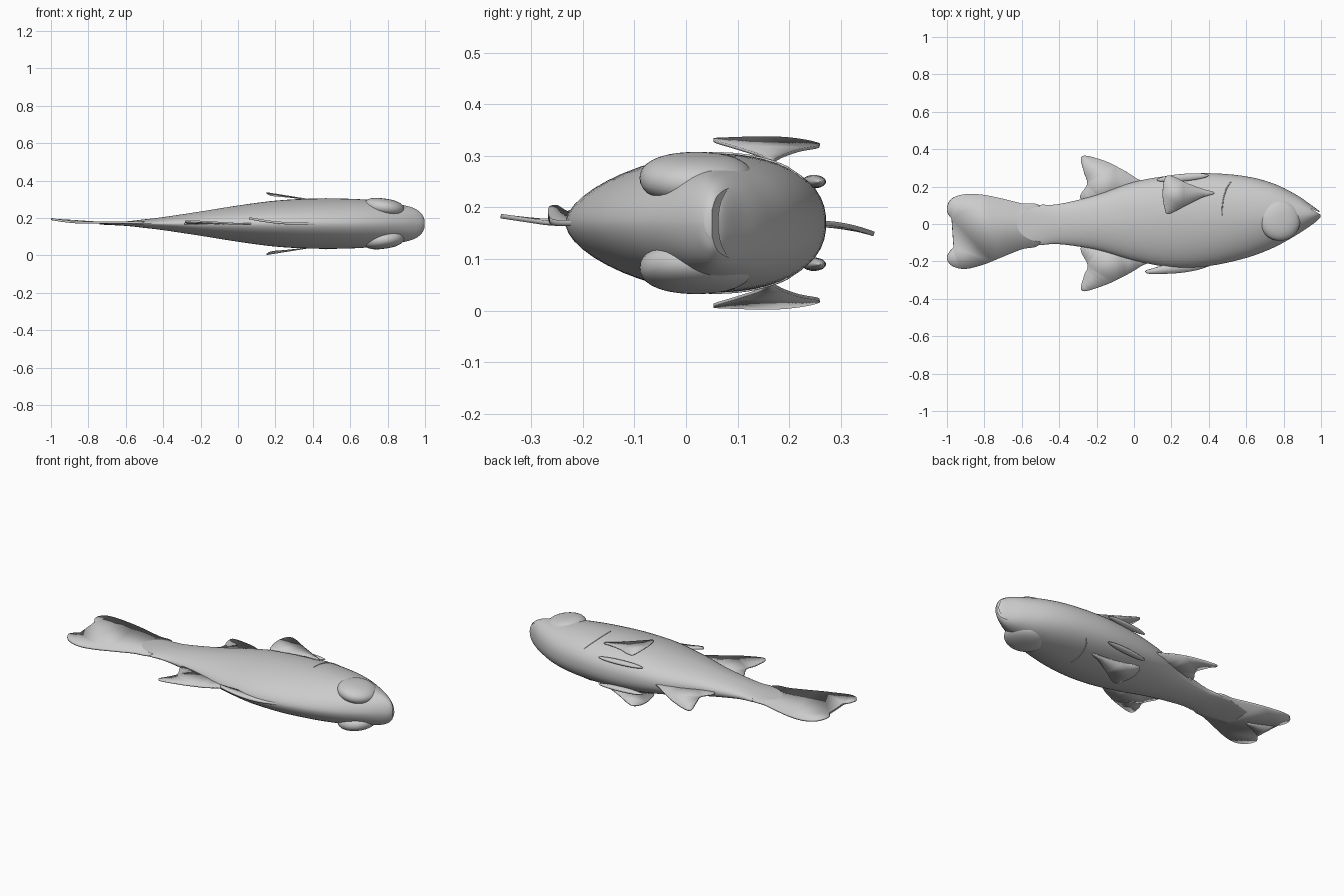
import bpy, bmesh, math
from mathutils import Vector

if "Cube" in bpy.data.objects:
    bpy.data.objects.remove(bpy.data.objects["Cube"])

ZC = 0.17  # height of the fish's mid plane (it lies on its side)


def smooth_path(pts, steps, closed=False):
    """Catmull-Rom through points of any dimension."""
    n, out = len(pts), []
    for i in range(n if closed else n - 1):
        if closed:
            q = [pts[(i + k) % n] for k in (-1, 0, 1, 2)]
        else:
            q = [pts[min(max(i + k, 0), n - 1)] for k in (-1, 0, 1, 2)]
        for s in range(steps):
            t = s / steps
            out.append([0.5 * (2 * b + (c - a) * t + (2 * a - 5 * b + 4 * c - d) * t * t
                               + (3 * b - a - 3 * c + d) * t ** 3) for a, b, c, d in zip(*q)])
    if not closed:
        out.append(list(pts[-1]))
    return out


def make_object(name, bm):
    bmesh.ops.recalc_face_normals(bm, faces=bm.faces)
    me = bpy.data.meshes.new(name)
    bm.to_mesh(me)
    bm.free()
    ob = bpy.data.objects.new(name, me)
    bpy.context.collection.objects.link(ob)
    return ob


def shade(ob, angle=40):
    bpy.ops.object.select_all(action='DESELECT')
    ob.select_set(True)
    bpy.context.view_layer.objects.active = ob
    bpy.ops.object.shade_smooth_by_angle(angle=math.radians(angle))


# Body stations: x, back edge y, belly edge y, widest y, half thickness
STATIONS = [
    (-0.74, -0.09, 0.06, -0.01, 0.005), (-0.60, -0.115, 0.095, -0.01, 0.012),
    (-0.50, -0.113, 0.103, 0.0, 0.023), (-0.40, -0.108, 0.107, 0.0, 0.035),
    (-0.20, -0.138, 0.155, 0.01, 0.065), (0.0, -0.195, 0.225, 0.03, 0.097),
    (0.20, -0.232, 0.26, 0.05, 0.123), (0.40, -0.225, 0.272, 0.05, 0.134),
    (0.60, -0.182, 0.255, 0.05, 0.133), (0.75, -0.125, 0.215, 0.05, 0.122),
    (0.87, -0.058, 0.155, 0.05, 0.102), (0.94, -0.012, 0.107, 0.05, 0.083),
    (0.98, 0.018, 0.078, 0.05, 0.055), (0.996, 0.036, 0.062, 0.05, 0.025),
]


def section_point(st, a, grow=0.0):
    """Egg-shaped section: sharper along the back, fuller along the belly."""
    x, lo, hi, yc, h = st
    c, s = math.cos(a), math.sin(a)
    p = 2 / 2.25 if c > 0 else 2 / 1.75
    y = yc + (hi - yc if c > 0 else lo - yc) * abs(c) ** p
    z = math.copysign((h + grow) * abs(s) ** p, s)
    return Vector((x, y, ZC + z))


SECTIONS = smooth_path(STATIONS, 5)
N = 48

# Body
bm = bmesh.new()
rings = [[bm.verts.new(section_point(st, 2 * math.pi * (i + 0.5) / N)) for i in range(N)] for st in SECTIONS]
for r0, r1 in zip(rings, rings[1:]):
    for i in range(N):
        j = (i + 1) % N
        bm.faces.new((r0[i], r0[j], r1[j], r1[i]))
bm.faces.new(rings[0])
bm.faces.new(rings[-1])
body = make_object("body", bm)

# Mouth: thin wedge cut into the snout
bm = bmesh.new()
tri = [(0.945, 0.083), (1.02, 0.035), (1.02, 0.052)]
face = bm.faces.new([bm.verts.new((x, y, ZC - 0.15)) for x, y in tri])
ext = bmesh.ops.extrude_face_region(bm, geom=[face])
bmesh.ops.translate(bm, vec=(0, 0, 0.3), verts=[v for v in ext["geom"] if isinstance(v, bmesh.types.BMVert)])
cutter = make_object("mouth_cutter", bm)
cutter.hide_render = True
cutter.hide_set(True)
mod = body.modifiers.new("mouth", 'BOOLEAN')
mod.object, mod.operation, mod.solver = cutter, 'DIFFERENCE', 'EXACT'
shade(body)


def fin(name, outline, height, thick=0.009, steps=5):
    """Thin sheet from a smooth outline, bent by height(x, y)."""
    bm = bmesh.new()
    pts = smooth_path(outline, steps, closed=True)
    f = bm.faces.new([bm.verts.new((x, y, height(x, y))) for x, y in pts])
    bmesh.ops.triangulate(bm, faces=[f])
    ob = make_object(name, bm)
    mod = ob.modifiers.new("thickness", 'SOLIDIFY')
    mod.thickness, mod.offset = thick, 0
    shade(ob)
    return ob


# Forked tail, curling slightly at the tip
fin("tail_fin",
    [(-0.5, 0.09), (-0.6, 0.11), (-0.7, 0.135), (-0.8, 0.155), (-0.9, 0.16), (-0.975, 0.135), (-1.0, 0.075),
     (-0.965, 0.02), (-0.89, -0.012), (-0.82, -0.04), (-0.89, -0.075), (-0.965, -0.125), (-1.0, -0.18),
     (-0.97, -0.225), (-0.9, -0.24), (-0.8, -0.215), (-0.7, -0.175), (-0.6, -0.135), (-0.5, -0.1)],
    lambda x, y: ZC + 0.005 + 0.5 * max(0, -0.8 - x) ** 2, 0.011)

# Rear dorsal fin and anal fin
fin("rear_dorsal_fin",
    [(0.08, -0.18), (0.03, -0.23), (-0.06, -0.283), (-0.16, -0.328), (-0.278, -0.358), (-0.268, -0.28),
     (-0.248, -0.22), (-0.285, -0.13), (-0.2, -0.09)],
    lambda x, y: ZC + 0.15 * max(0, -y - 0.27))
fin("anal_fin",
    [(0.1, 0.19), (0.02, 0.24), (-0.06, 0.29), (-0.16, 0.338), (-0.278, 0.362), (-0.268, 0.28),
     (-0.25, 0.215), (-0.288, 0.14), (-0.2, 0.09)],
    lambda x, y: ZC - 1.8 * max(0, y - 0.255) ** 2)

# Folded front dorsal fin
fin("front_dorsal_fin",
    [(0.45, -0.2), (0.36, -0.24), (0.26, -0.26), (0.15, -0.267), (0.075, -0.265), (0.062, -0.25),
     (0.1, -0.237), (0.2, -0.21), (0.35, -0.19)],
    lambda x, y: ZC + 0.4 * max(0, 0.33 - x) ** 2, 0.012)

for side, s in (("left", 1), ("right", -1)):
    # Pectoral fins held off the flanks
    fin(side + "_pectoral_fin",
        [(0.43, 0.165), (0.36, 0.19), (0.28, 0.22), (0.2, 0.257), (0.165, 0.245), (0.153, 0.16),
         (0.165, 0.08), (0.185, 0.053), (0.27, 0.095), (0.36, 0.14)],
        lambda x, y: ZC + s * (0.165 - 0.16 * (x - 0.153) - 1.0 * max(0, y - 0.16) ** 2), 0.006)

    # Pelvic fins folded against the belly
    bm = bmesh.new()
    bmesh.ops.create_uvsphere(bm, u_segments=24, v_segments=12, radius=1)
    ob = make_object(side + "_pelvic_fin", bm)
    ob.scale = (0.14, 0.02, 0.013)
    ob.location = (0.26, 0.248, ZC + s * 0.08)
    ob.rotation_euler = (0, 0, math.radians(5))
    shade(ob, 180)

    # Eyes: shallow domes following the taper of the head
    bm = bmesh.new()
    bmesh.ops.create_uvsphere(bm, u_segments=40, v_segments=20, radius=1)
    for v in bm.verts:
        r = math.hypot(v.co.x, v.co.y)
        v.co.z = math.copysign(max(0, 1 - r ** 2.6) ** (1 / 2.2), v.co.z)
    ob = make_object(side + "_eye", bm)
    ob.scale = (0.11, 0.11, 0.047)
    ob.location = (0.78, 0.02, ZC + s * 0.087)
    ob.rotation_euler = (0, s * math.radians(8), 0)
    shade(ob, 60)

    # Gill cover edge: fine raised line on the cheek
    cu = bpy.data.curves.new(side + "_gill_line", 'CURVE')
    cu.dimensions, cu.bevel_depth, cu.bevel_resolution = '3D', 0.003, 1
    sp = cu.splines.new('POLY')
    sp.points.add(12)
    for i, p in enumerate(sp.points):
        t = i / 12
        x = 0.47 + 0.05 * t * t
        st = min(SECTIONS, key=lambda q: abs(q[0] - x))
        co = section_point(st, s * math.radians(92 - 55 * t))
        p.co = (x, co.y, co.z, 1)
    bpy.context.collection.objects.link(bpy.data.objects.new(side + "_gill_line", cu))
